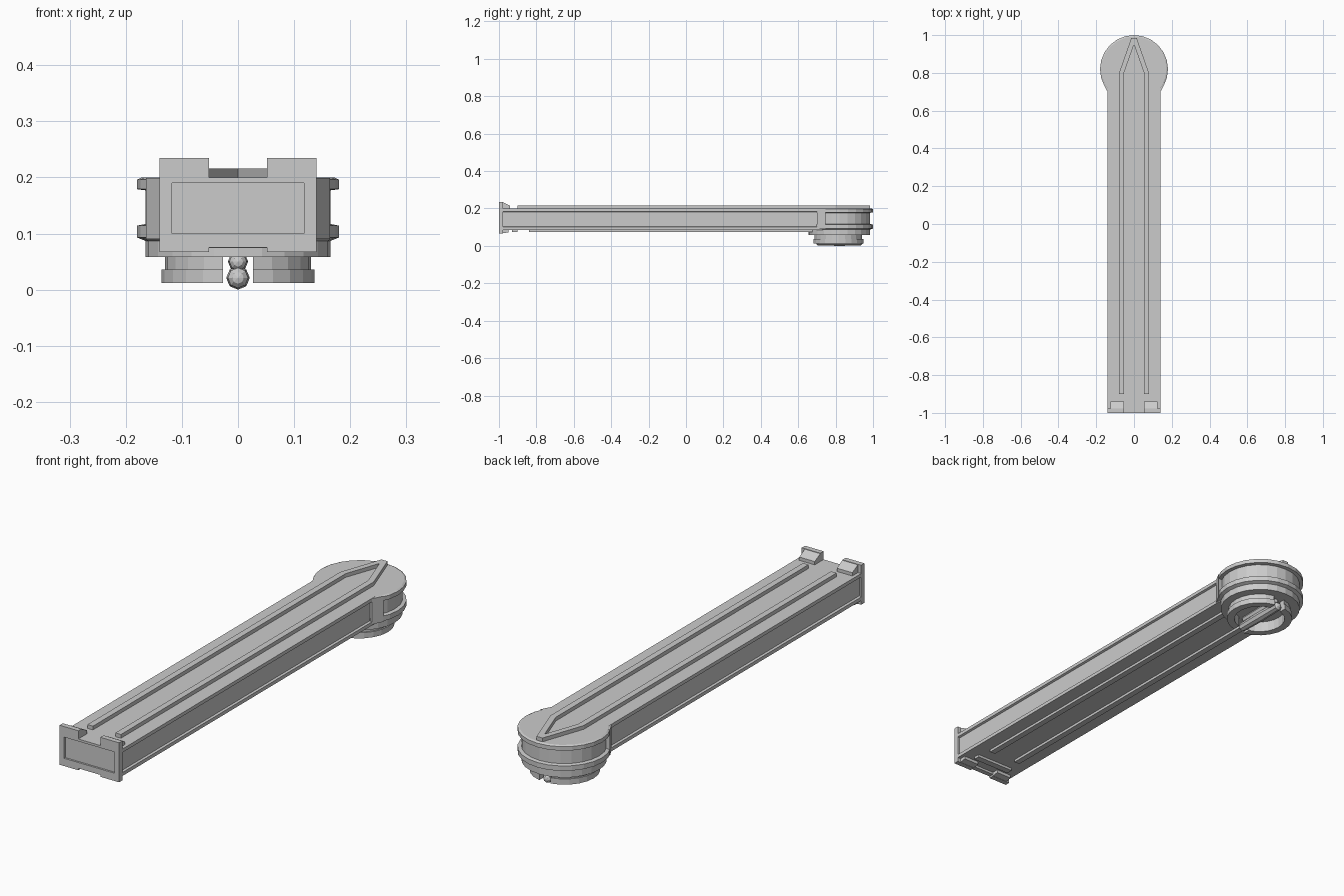
import bpy, bmesh, math
from mathutils import Vector

cube = bpy.data.objects.get("Cube")
if cube:
    bpy.data.objects.remove(cube, do_unlink=True)

grey = bpy.data.materials.new("plain grey")
grey.use_nodes = True
COLOUR = (0.6, 0.6, 0.6, 1)
grey.diffuse_color = COLOUR
grey.node_tree.nodes["Principled BSDF"].inputs["Base Color"].default_value = COLOUR


def finish(name, bm):
    bmesh.ops.recalc_face_normals(bm, faces=bm.faces)
    mesh = bpy.data.meshes.new(name)
    bm.to_mesh(mesh)
    bm.free()
    mesh.materials.append(grey)
    obj = bpy.data.objects.new(name, mesh)
    bpy.context.collection.objects.link(obj)
    return obj


def prism(name, outline, axis, start, end):
    """Extrude a flat outline along x, y or z."""
    bm = bmesh.new()
    place = {"x": lambda a, b: (start, a, b),
             "y": lambda a, b: (a, start, b),
             "z": lambda a, b: (a, b, start)}[axis]
    face = bm.faces.new([bm.verts.new(place(a, b)) for a, b in outline])
    out = bmesh.ops.extrude_face_region(bm, geom=[face])
    move = Vector([(end - start) * (axis == c) for c in "xyz"])
    bmesh.ops.translate(bm, vec=move, verts=[v for v in out["geom"]
                                             if isinstance(v, bmesh.types.BMVert)])
    return finish(name, bm)


def box(name, x0, x1, y0, y1, z0, z1):
    return prism(name, [(x0, y0), (x1, y0), (x1, y1), (x0, y1)], "z", z0, z1)


def mirrored(half):
    """Complete an outline that is symmetric about x = 0."""
    return half + [(-x, z) for x, z in reversed(half)]


HUB_Y = 0.82
SIDES = 24


def lathe(name, profile):
    """Stack of polygon rings about the hub axis, capped at both ends."""
    bm = bmesh.new()
    rings = []
    for r, z in profile:
        angles = [math.tau * i / SIDES for i in range(SIDES)]
        rings.append([bm.verts.new((r * math.cos(a), HUB_Y + r * math.sin(a), z))
                      for a in angles])
    for low, high in zip(rings, rings[1:]):
        for i in range(SIDES):
            j = (i + 1) % SIDES
            bm.faces.new((low[i], low[j], high[j], high[i]))
    bm.faces.new(rings[0])
    bm.faces.new(rings[-1])
    return finish(name, bm)


def ball(name, y, z, radius, stretch):
    """Low-poly rounded pin, its middle lengthened along y."""
    bm = bmesh.new()
    bmesh.ops.create_uvsphere(bm, u_segments=8, v_segments=6, radius=radius)
    for v in bm.verts:
        x, up, depth = v.co
        shift = math.copysign(stretch, depth) if abs(depth) > 0.001 else 0
        v.co = (x, y + depth + shift, z + up)
    return finish(name, bm)


# Long beam with shallow side channels
prism("beam", mirrored([(0.14, 0.085), (0.14, 0.1), (0.131, 0.103),
                        (0.131, 0.182), (0.14, 0.185), (0.14, 0.2)]),
      "y", -0.985, 0.75)

# End plate with notches and a recessed front panel
plate = prism("end_plate", mirrored([(0.052, 0.075), (0.052, 0.067), (0.14, 0.067),
                                     (0.14, 0.235), (0.052, 0.235), (0.052, 0.2)]),
              "y", -1.0, -0.978)
cutter = box("panel_cutter", -0.118, 0.118, -1.02, -0.992, 0.1, 0.19)
cutter.hide_render = True
cut = plate.modifiers.new("panel", "BOOLEAN")
cut.operation = "DIFFERENCE"
cut.object = cutter
bpy.context.view_layer.objects.active = plate
bpy.ops.object.modifier_apply(modifier="panel")
bpy.data.objects.remove(cutter, do_unlink=True)

# Clips, shoulders and lower rails on each side
for side, s in (("left", 1), ("right", -1)):
    prism(side + "_top_clip", [(-0.985, 0.195), (-0.985, 0.235), (-0.975, 0.232),
                               (-0.94, 0.214), (-0.94, 0.195)],
          "x", s * 0.052, s * 0.125)
    prism(side + "_bottom_clip", [(-0.985, 0.09), (-0.985, 0.067), (-0.95, 0.072),
                                  (-0.95, 0.09)], "x", s * 0.052, s * 0.125)
    prism(side + "_shoulder", [(s * 0.1, 0.7), (s * 0.14, 0.7), (s * 0.164, 0.745),
                               (s * 0.1, 0.745)], "z", 0.09, 0.199)
    x0, x1 = sorted((s * 0.053, s * 0.079))
    box(side + "_bottom_rail", x0, x1, -0.84, 0.68, 0.074, 0.087)

# Raised arrow rail on top and a cross rail below
prism("top_rail", mirrored([(0.053, -0.9), (0.079, -0.9), (0.079, 0.8),
                            (0.014, 0.985)])
      [0:4] + [(-0.014, 0.985), (-0.079, 0.8), (-0.079, -0.9), (-0.053, -0.9),
               (-0.053, 0.8), (0, 0.95), (0.053, 0.8)], "z", 0.198, 0.216)
box("bottom_cross_rail", -0.09, 0.09, -0.93, -0.902, 0.074, 0.087)

# Round hub with a groove between two flanges
lathe("hub", [(0.165, 0.058), (0.165, 0.087), (0.18, 0.093), (0.18, 0.114),
              (0.165, 0.117), (0.165, 0.177), (0.18, 0.179), (0.18, 0.196),
              (0.172, 0.2)])

# Split collar under the hub, two half rings with a slot between them
STEPS = 10


def half_ring(name, side, outer, inner, z0, z1, gap):
    def arc(radius):
        limit = math.acos(gap / radius)
        angles = [-limit + 2 * limit * i / STEPS for i in range(STEPS + 1)]
        return [(side * radius * math.cos(a), HUB_Y - 0.005 + radius * math.sin(a))
                for a in angles]
    prism(name, arc(outer) + arc(inner)[::-1], "z", z0, z1)


for side, s in (("left", 1), ("right", -1)):
    half_ring(side + "_collar_neck", s, 0.13, 0.105, 0.035, 0.06, 0.027)
    half_ring(side + "_collar_lip", s, 0.136, 0.105, 0.012, 0.036, 0.027)

# Rounded pin lying in the slot and its support
ball("pin", 0.82, 0.021, 0.021, 0.105)
ball("pin_support", 0.82, 0.05, 0.018, 0.09)
